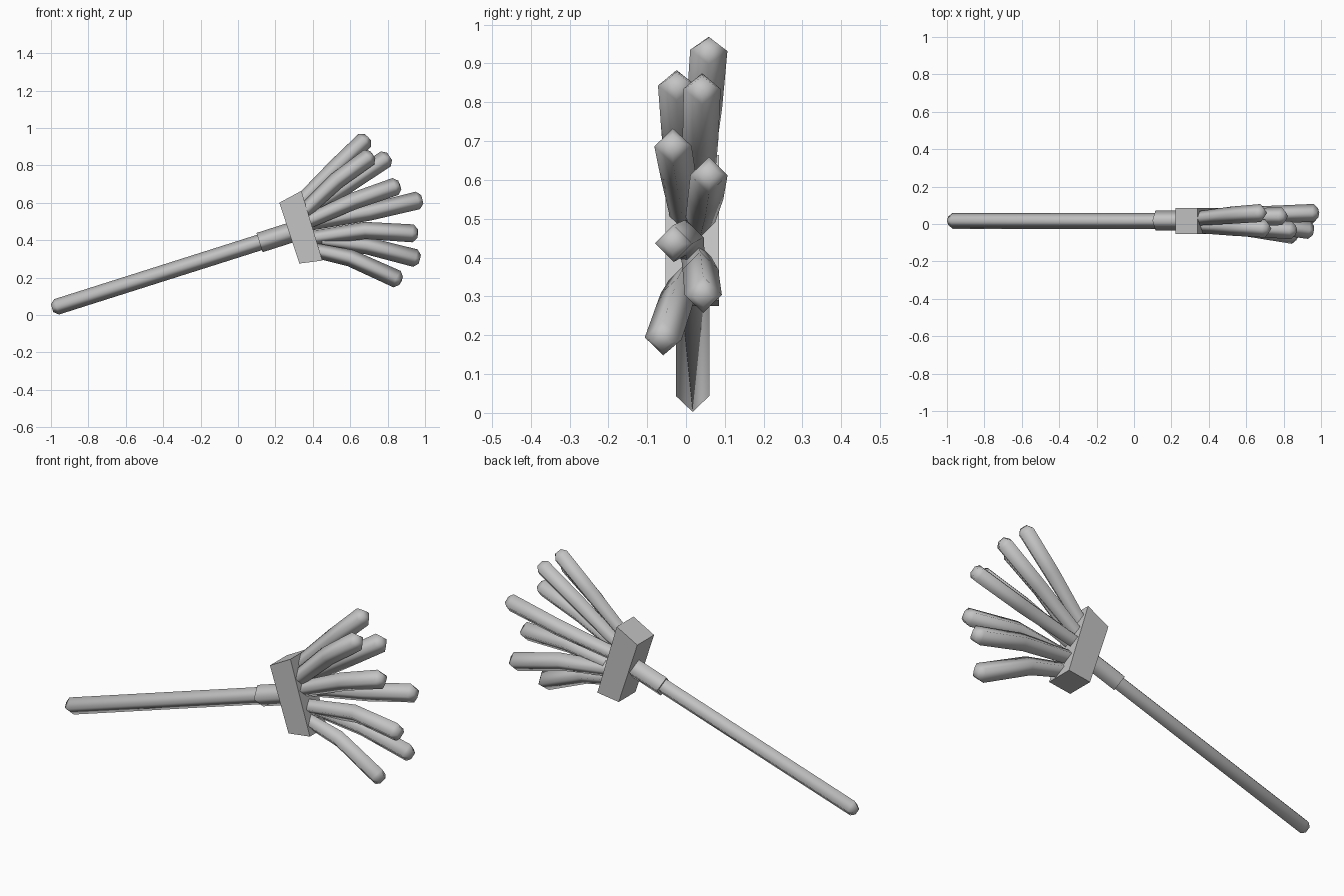
import bpy
import bmesh
from mathutils import Vector

if "Cube" in bpy.data.objects:
    bpy.data.objects.remove(bpy.data.objects["Cube"], do_unlink=True)

# Single matte grey for the whole broom
grey = bpy.data.materials.new("plain grey")
grey.use_nodes = True
colour = (0.55, 0.55, 0.55, 1)
grey.diffuse_color = colour
grey.node_tree.nodes["Principled BSDF"].inputs["Base Color"].default_value = colour

SIDE = Vector((0, 1, 0))


def finish(name, bm):
    bmesh.ops.recalc_face_normals(bm, faces=bm.faces)
    mesh = bpy.data.meshes.new(name)
    bm.to_mesh(mesh)
    bm.free()
    mesh.materials.append(grey)
    obj = bpy.data.objects.new(name, mesh)
    bpy.context.collection.objects.link(obj)
    return obj


def diamond_tube(name, path, radii, chamfer=0.0):
    """Four-sided rod along a path, with an optional chamfered far end."""
    pts = [Vector(p) for p in path]
    radii = list(radii)
    if chamfer:
        tip = pts[-1]
        pts.insert(-1, tip - (tip - pts[-2]).normalized() * chamfer)
        radii.append(radii[-1] * 0.5)
    bm = bmesh.new()
    rings = []
    for i, (p, r) in enumerate(zip(pts, radii)):
        along = (pts[min(i + 1, len(pts) - 1)] - pts[max(i - 1, 0)]).normalized()
        up = along.cross(SIDE).normalized()
        across = up.cross(along)
        rings.append([bm.verts.new(p + d * r) for d in (up, across, -up, -across)])
    for a, b in zip(rings, rings[1:]):
        for k in range(4):
            n = (k + 1) % 4
            bm.faces.new((a[k], a[n], b[n], b[k])).smooth = True
    bm.faces.new(rings[0])
    bm.faces.new(rings[-1]).smooth = chamfer > 0
    return finish(name, bm)


# Handle and its collar
diamond_tube("handle", [(0.27, 0.017, 0.437), (-0.994, 0.017, 0.036)], (0.043, 0.043), 0.025)
diamond_tube("collar", [(0.115, 0.019, 0.387), (0.29, 0.019, 0.443)], (0.054, 0.054))

# Flared block that holds the bristles
bm = bmesh.new()
outline = [(0.221, 0.60), (0.339, 0.664), (0.451, 0.291), (0.328, 0.275)]
face = bm.faces.new([bm.verts.new((x, -0.053, z)) for x, z in outline])
result = bmesh.ops.extrude_face_region(bm, geom=[face])
bmesh.ops.translate(bm, vec=(0, 0.138, 0),
                    verts=[v for v in result["geom"] if isinstance(v, bmesh.types.BMVert)])
finish("bristle_block", bm)

# Fan of bent bristles: root, bend and tip of each
bristles = [
    ((0.34, 0.03, 0.61), (0.52, 0.047, 0.785), (0.695, 0.06, 0.95)),
    ((0.33, -0.01, 0.53), (0.53, -0.017, 0.72), (0.72, -0.025, 0.858)),
    ((0.35, 0.03, 0.535), (0.59, 0.037, 0.70), (0.81, 0.042, 0.848)),
    ((0.35, 0.0, 0.49), (0.62, -0.02, 0.61), (0.865, -0.035, 0.695)),
    ((0.36, 0.035, 0.485), (0.70, 0.05, 0.55), (0.985, 0.06, 0.618)),
    ((0.36, 0.01, 0.405), (0.68, 0.0, 0.452), (0.96, -0.035, 0.435)),
    ((0.38, 0.025, 0.405), (0.69, 0.037, 0.37), (0.972, 0.045, 0.298)),
    ((0.38, 0.0, 0.352), (0.60, -0.02, 0.305), (0.872, -0.062, 0.182)),
]
for number, path in enumerate(bristles, 1):
    diamond_tube(f"bristle_{number}", path, (0.038, 0.046, 0.048), 0.024)
